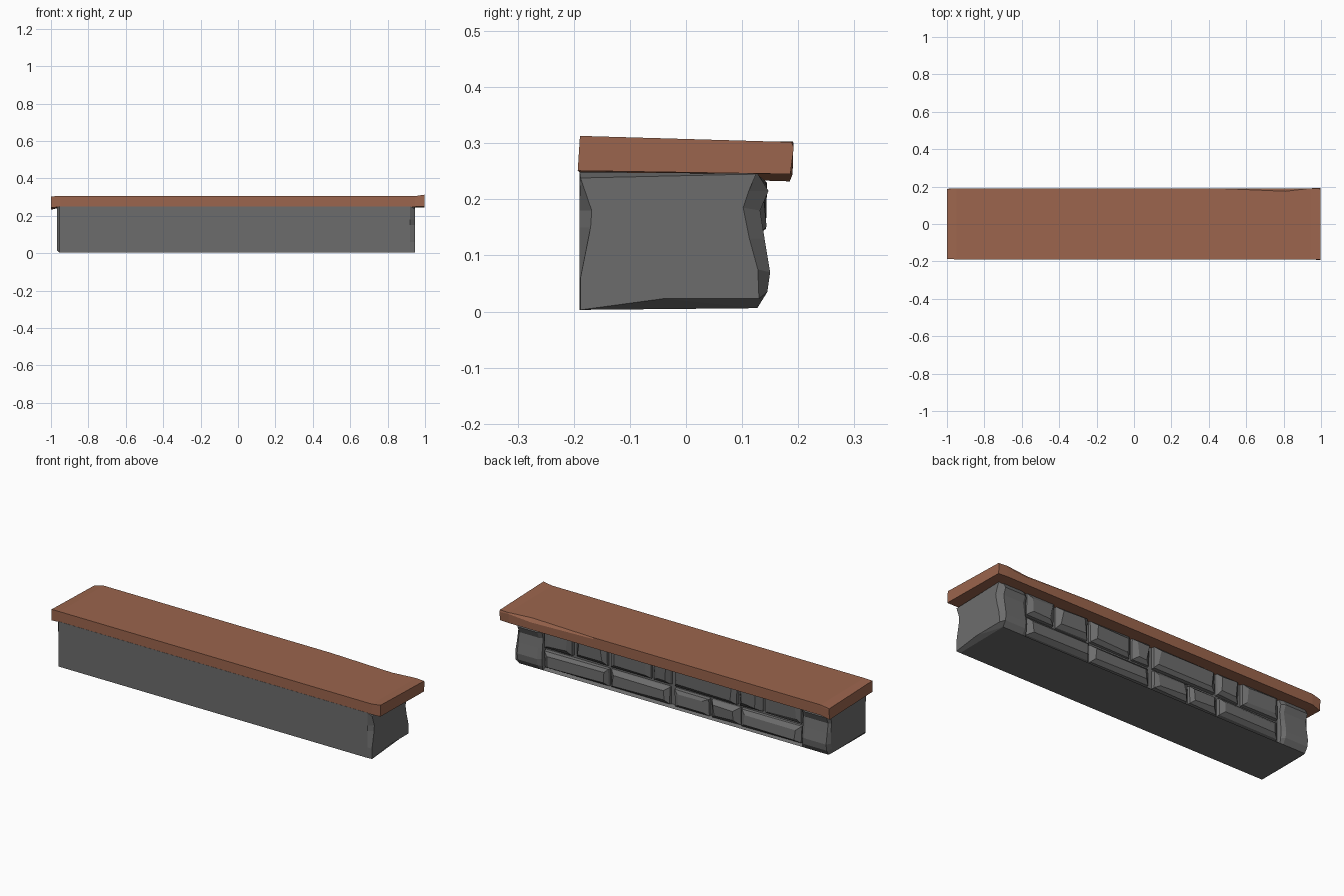
import bpy, bmesh, random

if "Cube" in bpy.data.objects:
    bpy.data.objects.remove(bpy.data.objects["Cube"])
random.seed(4)

def material(name, rgb):
    m = bpy.data.materials.new(name)
    m.diffuse_color = (*rgb, 1)
    m.use_nodes = True
    m.node_tree.nodes["Principled BSDF"].inputs["Base Color"].default_value = m.diffuse_color
    return m

wood = material("brown wood", (0.33, 0.13, 0.074))
stone = material("grey stone", (0.152, 0.152, 0.152))

def loft(name, sections, mat):
    """Skin a list of (x, [(y, z), ...]) sections and cap both ends."""
    bm = bmesh.new()
    rings = [[bm.verts.new((x, y, z)) for y, z in pts] for x, pts in sections]
    n = len(rings[0])
    for a, b in zip(rings, rings[1:]):
        for i in range(n):
            j = (i + 1) % n
            bm.faces.new((a[i], a[j], b[j], b[i]))
    bm.faces.new(rings[0])
    bm.faces.new(rings[-1])
    bmesh.ops.recalc_face_normals(bm, faces=bm.faces)
    return finish(name, bm, mat)

def finish(name, bm, mat):
    me = bpy.data.meshes.new(name)
    bm.to_mesh(me)
    bm.free()
    me.materials.append(mat)
    ob = bpy.data.objects.new(name, me)
    bpy.context.collection.objects.link(ob)
    return ob

# wall body: full section at the pillars, recessed section between, worn end caps
front = [(-.19, .003), (-.19, .06), (-.19, .15), (-.19, .18), (-.19, .25)]
pillar = front + [(.125, .25), (.147, .215), (.132, .18), (.14, .13),
                  (.15, .07), (.145, .035), (.127, .006)]
pillar_in = front + [(.12, .25), (.134, .215), (.125, .18), (.13, .13),
                     (.136, .07), (.132, .03), (.127, .006)]
recess = front + [(.108, .25), (.108, .215), (.108, .18), (.108, .13),
                  (.108, .07), (.108, .02), (.127, .006)]
cap_right = [(-.188, .003), (-.188, .06), (-.17, .15), (-.168, .18), (-.188, .238),
             (.125, .245), (.112, .215), (.102, .185), (.113, .13),
             (.128, .075), (.13, .023), (-.04, .023)]
cap_left = [(-.175, .02), (-.172, .06), (-.175, .15), (-.175, .18), (-.18, .245),
            (.115, .245), (.125, .215), (.122, .18), (.125, .13),
            (.125, .07), (.115, .035), (.09, .015)]
loft("wall_body", [(-.968, cap_left), (-.955, pillar), (-.82, pillar), (-.80, pillar_in),
                   (-.797, recess), (.777, recess), (.78, pillar_in), (.80, pillar),
                   (.92, pillar), (.945, cap_right)], stone)

# rough blocks set in the back recess: (x0, x1) per row
rows = {
    (.018, .118): [(.38, .775), (.01, .375), (-.23, -.015), (-.415, -.24), (-.79, -.42)],
    (.128, .25): [(.60, .775), (.39, .585), (.125, .375), (.005, .115),
                  (-.40, -.015), (-.55, -.41), (-.79, -.565)],
}
def block(name, x0, x1, z0, z1):
    bm = bmesh.new()
    r = lambda a, b: random.uniform(a, b)
    corners = [(x0, z0), (x1, z0), (x1, z1), (x0, z1)]
    cx, cz = (x0 + x1) / 2, (z0 + z1) / 2
    rings = []
    for y, inset in ((.10, 0), (.122, .003), (.14, .018)):
        rings.append([bm.verts.new((x + (inset + r(0, inset)) * (1 if x < cx else -1),
                                    y + (r(-.006, .005) if inset else 0),
                                    z + (inset + r(0, inset * .5)) * (1 if z < cz else -1)))
                      for x, z in corners])
    for a, b in zip(rings, rings[1:]):
        for i in range(4):
            j = (i + 1) % 4
            bm.faces.new((a[i], a[j], b[j], b[i]))
    bm.faces.new(rings[0])
    bm.faces.new(rings[-1])
    bmesh.ops.recalc_face_normals(bm, faces=bm.faces)
    finish(name, bm, stone)

for r, ((z0, z1), spans) in enumerate(rows.items()):
    for i, (x0, x1) in enumerate(spans):
        block(f"back_stone_{r}_{i}", x0, x1, z0, z1)

# wooden top plank: drooping left end, lifted right end, chipped back edge
def plank(fb=(-.189, .248), ft=(-.189, .305), bt=(.191, .303),
          bm=(.191, .295), bb=(.19, .245)):
    return [fb, ft, bt, bm, bb]

loft("top_plank", [
    (-1.0, plank((-.187, .243), (-.187, .304), (.187, .293), (.188, .285), (.185, .232))),
    (-.95, plank()), (.43, plank()),
    (.81, plank(bt=(.175, .303), bm=(.191, .285))),
    (.945, plank()),
    (.998, plank((-.193, .251), (-.189, .313), (.188, .302), (.192, .292), (.186, .245))),
], wood)
